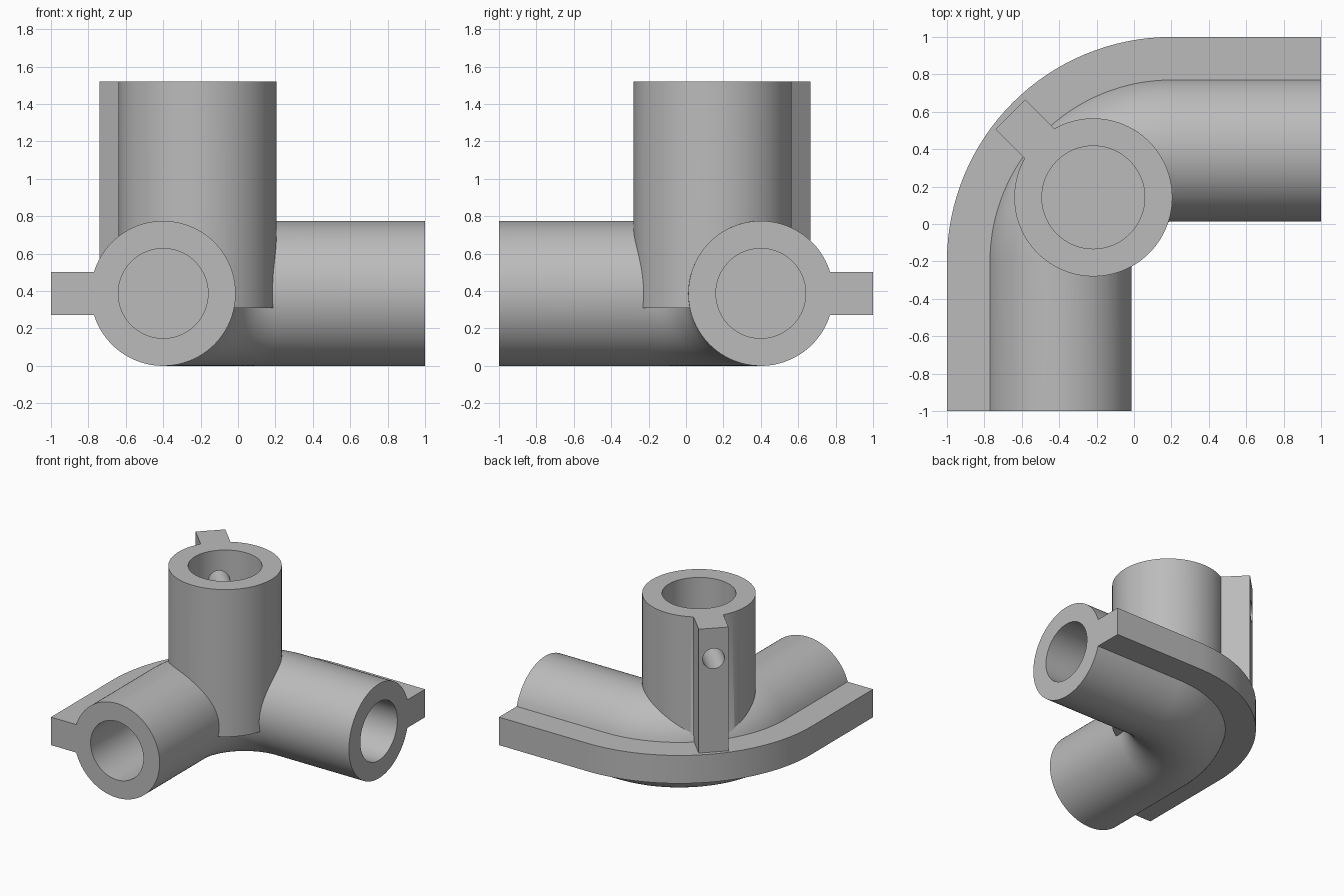
import bpy, bmesh
from math import sin, cos, pi, asin
from mathutils import Vector, Matrix

cube = bpy.data.objects.get("Cube")
if cube:
    bpy.data.objects.remove(cube)

grey = bpy.data.materials.new("plain grey")
grey.use_nodes = True
tone = (0.5, 0.5, 0.5, 1)
grey.diffuse_color = tone
grey.node_tree.nodes["Principled BSDF"].inputs["Base Color"].default_value = tone

UP = Vector((0, 0, 1))
AXIS = 0.3875                      # height of the horizontal arms
BEND = Vector((0.2, -0.2, AXIS))   # centre of the elbow
POST = Vector((-0.2175, 0.1425, 0))
DIAG = Vector((-1, 1, 0)).normalized()


def make_object(name, bm):
    bmesh.ops.recalc_face_normals(bm, faces=bm.faces)
    mesh = bpy.data.meshes.new(name)
    bm.to_mesh(mesh)
    bm.free()
    mesh.materials.append(grey)
    obj = bpy.data.objects.new(name, mesh)
    bpy.context.collection.objects.link(obj)
    return obj


def keyed_section(radius, half, reach, steps=96):
    """Circle with a rectangular key sticking out along the first axis."""
    a = asin(half / radius)
    pts = [(radius * cos(t), radius * sin(t))
           for t in (a + (2 * pi - 2 * a) * i / steps for i in range(steps + 1))]
    return pts + [(reach, -half), (reach, half)]


def sweep(name, section, frames):
    """Skin a section through frames of (origin, outward, side)."""
    bm = bmesh.new()
    rings = [[bm.verts.new(o + u * a + v * b) for a, b in section] for o, u, v in frames]
    n = len(section)
    for r, s in zip(rings, rings[1:]):
        for i in range(n):
            j = (i + 1) % n
            bm.faces.new((r[i], r[j], s[j], s[i]))
    bm.faces.new(rings[0])
    bm.faces.new(rings[-1])
    return make_object(name, bm)


def rod(name, start, end, radius, sides=96):
    d = end - start
    bm = bmesh.new()
    place = Matrix.Translation((start + end) / 2) @ d.to_track_quat("Z", "Y").to_matrix().to_4x4()
    bmesh.ops.create_cone(bm, cap_ends=True, segments=sides, radius1=radius,
                          radius2=radius, depth=d.length, matrix=place)
    obj = make_object(name, bm)
    obj.hide_render = True
    return obj


def combine(target, other, operation):
    mod = target.modifiers.new(operation.title(), "BOOLEAN")
    mod.operation = operation
    mod.solver = "EXACT"
    mod.object = other
    bpy.ops.object.select_all(action="DESELECT")
    bpy.context.view_layer.objects.active = target
    target.select_set(True)
    bpy.ops.object.modifier_apply(modifier=mod.name)
    bpy.data.objects.remove(other)


# Bent horizontal arms with the outer flange
frames = [(Vector((-0.4, -1, AXIS)), Vector((-1, 0, 0)), UP)]
for i in range(33):
    t = pi - pi / 2 * i / 32
    out = Vector((cos(t), sin(t), 0))
    frames.append((BEND + out * 0.6, out, UP))
frames.append((Vector((1, 0.4, AXIS)), Vector((0, 1, 0)), UP))
connector = sweep("corner_connector", keyed_section(0.3875, 0.115, 0.6), frames)

# Upright socket with its rib
side = DIAG.cross(UP)
upright = sweep("upright_socket", keyed_section(0.4225, 0.1125, 0.628),
                [(POST + UP * z, DIAG, side) for z in (0.31, 1.52)])
combine(connector, upright, "UNION")

# Blind sockets and the screw hole through the rib
screw = POST + UP * 1.27
cutters = [
    rod("front_bore", Vector((-0.4, -1.1, AXIS)), Vector((-0.4, -0.2, AXIS)), 0.24),
    rod("side_bore", Vector((1.1, 0.4, AXIS)), Vector((0.2, 0.4, AXIS)), 0.24),
    rod("upright_bore", POST + UP * 1.6, POST + UP * 0.72, 0.275),
    rod("screw_hole", screw, screw + DIAG * 0.8, 0.083, 48),
]
for cutter in cutters:
    combine(connector, cutter, "DIFFERENCE")

connector.select_set(True)
bpy.context.view_layer.objects.active = connector
bpy.ops.object.shade_smooth_by_angle(angle=pi / 6)
